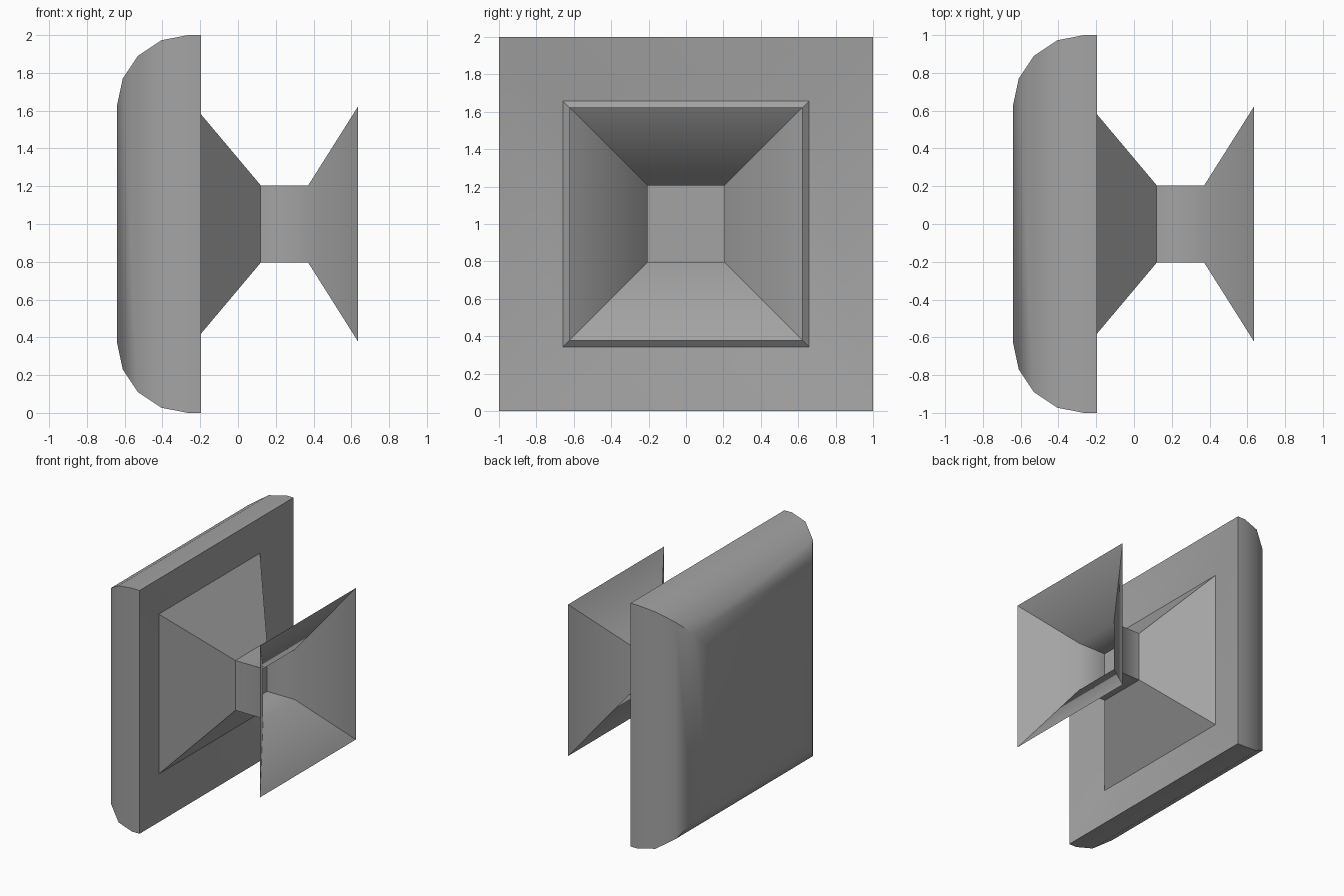
import bpy, bmesh, math

cube = bpy.data.objects.get("Cube")
if cube:
    bpy.data.objects.remove(cube, do_unlink=True)

grey = bpy.data.materials.new("plain_grey")
grey.use_nodes = True
colour = (0.37, 0.37, 0.37, 1)
grey.diffuse_color = colour
grey.node_tree.nodes["Principled BSDF"].inputs["Base Color"].default_value = colour


def square_loft(name, profile, caps, smooth_profile):
    """Join square rings, each given as (x, half width), along the x axis."""
    bm = bmesh.new()
    rings = [[bm.verts.new((x, sy * h, 1 + sz * h))
              for sy, sz in ((-1, -1), (1, -1), (1, 1), (-1, 1))]
             for x, h in profile]
    for a, b in zip(rings, rings[1:]):
        for i in range(4):
            j = (i + 1) % 4
            bm.faces.new((a[i], b[i], b[j], a[j]))
    if caps:
        bm.faces.new(rings[0])
        bm.faces.new(rings[-1])
    bmesh.ops.recalc_face_normals(bm, faces=bm.faces)
    for f in bm.faces:
        f.smooth = True
    # Corner edges stay crisp; edges around a ring may be smooth
    for e in bm.edges:
        along_x = abs(e.verts[0].co.x - e.verts[1].co.x) > 0.001
        if smooth_profile:
            e.smooth = not along_x
        elif len(e.link_faces) == 2:
            e.smooth = e.calc_face_angle() < math.radians(30)
    mesh = bpy.data.meshes.new(name)
    bm.to_mesh(mesh)
    bm.free()
    mesh.materials.append(grey)
    obj = bpy.data.objects.new(name, mesh)
    bpy.context.collection.objects.link(obj)
    return obj


# Rounded square block with a dished rear face and a tapering neck
square_loft("block_and_taper", [
    (-0.64, 0.63), (-0.61, 0.77), (-0.53, 0.89), (-0.405, 0.973),
    (-0.265, 1.0), (-0.195, 1.0), (-0.26, 0.657), (0.12, 0.205)],
    caps=True, smooth_profile=False)

# Thin open tube that flares out into a square horn
square_loft("flared_horn", [(0.12, 0.205), (0.372, 0.205), (0.636, 0.623)],
            caps=False, smooth_profile=True)
